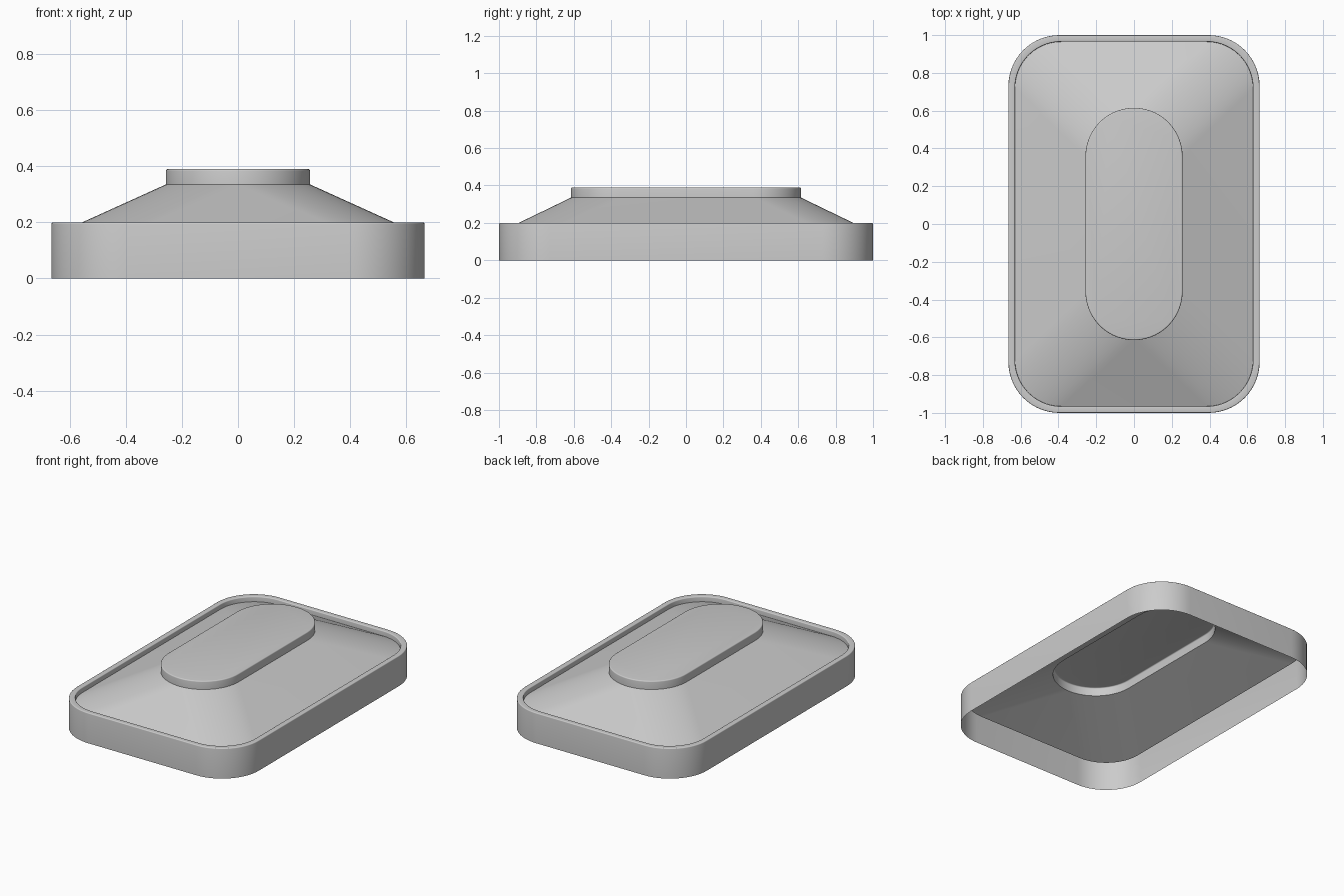
import bpy, bmesh
from math import sin, cos, pi

if "Cube" in bpy.data.objects:
    bpy.data.objects.remove(bpy.data.objects["Cube"])

STEPS = 14  # segments per rounded corner


def ring(hx, hy, r, z):
    """Rounded rectangle outline, counter-clockwise."""
    pts = []
    for k, (sx, sy) in enumerate([(1, 1), (-1, 1), (-1, -1), (1, -1)]):
        for i in range(STEPS + 1):
            a = (k + i / STEPS) * pi / 2
            pts.append((sx * (hx - r) + r * cos(a), sy * (hy - r) + r * sin(a), z))
    return pts


def loft(name, outlines, cap=False):
    """Skin a stack of matching outlines, optionally closing the last one."""
    bm = bmesh.new()
    rows = [[bm.verts.new(p) for p in ring(*o)] for o in outlines]
    n = len(rows[0])
    for a, b in zip(rows, rows[1:]):
        for i in range(n):
            j = (i + 1) % n
            bm.faces.new((a[i], a[j], b[j], b[i]))
    if cap:
        bm.faces.new(rows[-1])
    bmesh.ops.remove_doubles(bm, verts=bm.verts, dist=1e-5)
    mesh = bpy.data.meshes.new(name)
    bm.to_mesh(mesh)
    bm.free()
    ob = bpy.data.objects.new(name, mesh)
    bpy.context.collection.objects.link(ob)
    bpy.ops.object.select_all(action='DESELECT')
    ob.select_set(True)
    bpy.context.view_layer.objects.active = ob
    bpy.ops.object.shade_smooth_by_angle(angle=pi / 6)
    return ob


def inset(base, d, z):
    hx, hy, r = base
    return (hx - d, hy - d, r - d, z)


def fillet(base, d, z, b, inward=True):
    """Quarter-round edge: outer side turning onto the top, or top turning down inside."""
    angles = [i * pi / 8 for i in range(5)]
    if inward:
        return [inset(base, d + b * (1 - cos(a)), z - b + b * sin(a)) for a in angles]
    return [inset(base, d - b + b * sin(a), z - b + b * cos(a)) for a in angles]


OUTER = (0.665, 1.0, 0.27)
INNER = (0.63, 0.965, 0.245)
PAD = (0.257, 0.615, 0.257)
DECK_LOW, DECK_HIGH = 0.166, 0.335

# Outer wall, rounded rim and inner lip
loft("tray_rim", [(*OUTER, 0.0)] + fillet(OUTER, 0, 0.2, 0.006)
     + fillet(INNER, 0, 0.2, 0.006, inward=False) + [(*INNER, DECK_LOW)])

# Sloped deck rising to the pad
loft("sloped_deck", [(*INNER, DECK_LOW), (*PAD, DECK_HIGH)])

# Raised oblong pad with softened top edge
loft("raised_pad", [(*PAD, DECK_HIGH)] + fillet(PAD, 0, 0.39, 0.007), cap=True)
